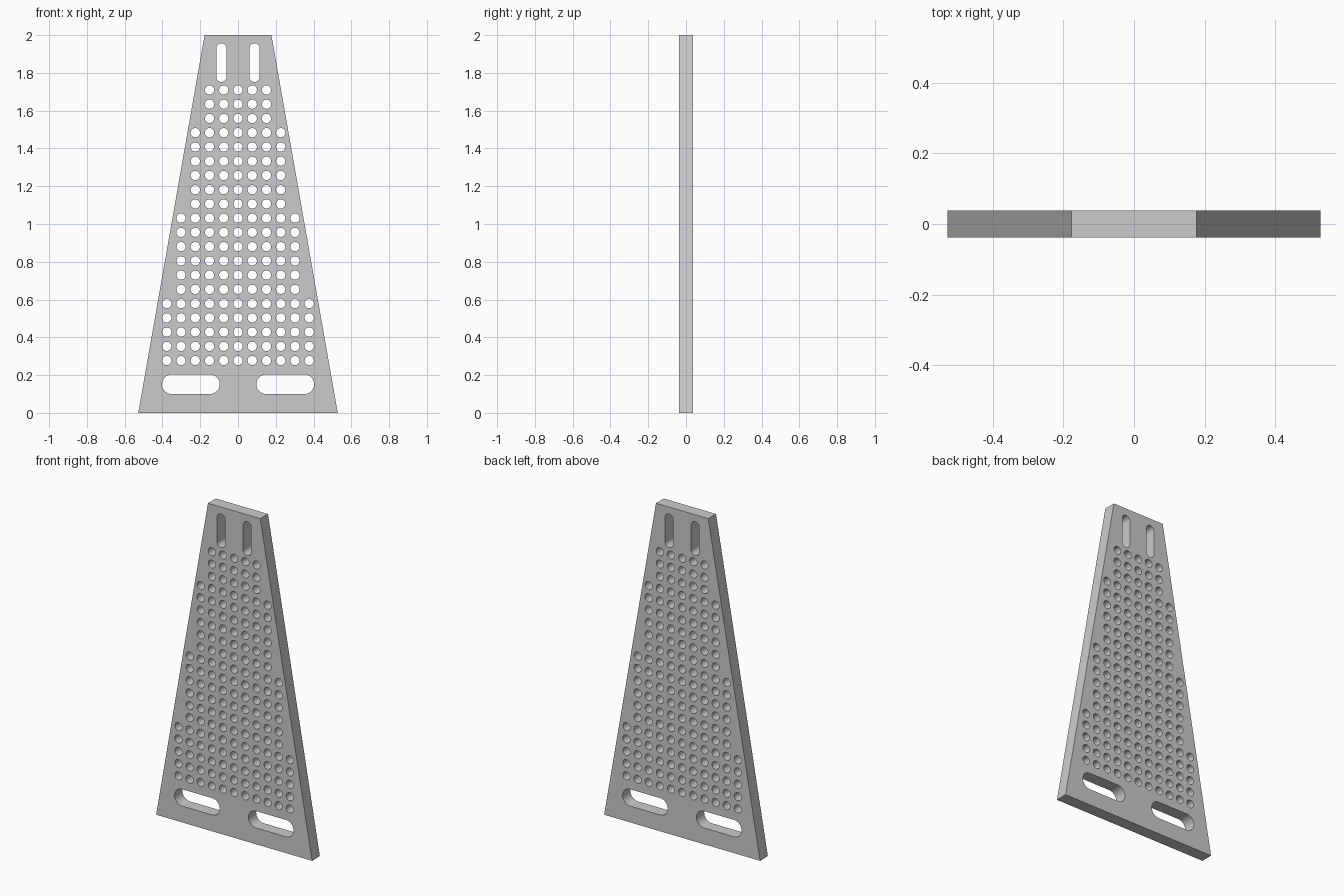
import bpy
import bmesh
from math import sin, cos, pi, radians
from mathutils import Matrix

cube = bpy.data.objects.get("Cube")
if cube:
    bpy.data.objects.remove(cube, do_unlink=True)

THICKNESS = 0.075
PITCH = 0.0754
HOLE_RADIUS = 0.0245

outline = bpy.data.curves.new("perforated_plate", "CURVE")
outline.dimensions = "2D"
outline.fill_mode = "BOTH"
outline.extrude = THICKNESS / 2


def add_loop(points):
    """Add one closed loop to the plate outline."""
    spline = outline.splines.new("POLY")
    spline.points.add(len(points) - 1)
    for p, (x, z) in zip(spline.points, points):
        p.co = (x, z, 0, 1)
    spline.use_cyclic_u = True


def arc(cx, cz, r, start, sweep, steps):
    return [(cx + r * cos(start + sweep * i / steps),
             cz + r * sin(start + sweep * i / steps)) for i in range(steps + 1)]


def slot(x0, x1, z0, z1):
    """Round-ended slot filling the given rectangle."""
    r = min(x1 - x0, z1 - z0) / 2
    if x1 - x0 > z1 - z0:
        ends = arc(x1 - r, z0 + r, r, -pi / 2, pi, 16) + arc(x0 + r, z0 + r, r, pi / 2, pi, 16)
    else:
        ends = arc(x0 + r, z1 - r, r, 0, pi, 16) + arc(x0 + r, z0 + r, r, pi, pi, 16)
    add_loop(ends)


# Tapered plate outline
add_loop([(-0.528, 0), (0.528, 0), (0.177, 2), (-0.177, 2)])

# Wide slots at the foot and narrow slots at the top
slot(0.097, 0.403, 0.1, 0.203)
slot(-0.403, -0.097, 0.1, 0.203)
slot(0.061, 0.115, 1.752, 1.957)
slot(-0.115, -0.061, 1.752, 1.957)

# Grid of round holes, narrowing upwards in steps
half_counts = [5] * 5 + [4] * 6 + [3] * 6 + [2] * 3
for row, half in enumerate(half_counts):
    for col in range(-half, half + 1):
        add_loop(arc(col * PITCH, 0.277 + row * PITCH, HOLE_RADIUS, 0, 2 * pi, 24)[:-1])

# Turn the outline into a solid upright mesh
plate = bpy.data.objects.new("perforated_plate", outline)
bpy.context.collection.objects.link(plate)
bpy.ops.object.select_all(action="DESELECT")
plate.select_set(True)
bpy.context.view_layer.objects.active = plate
bpy.ops.object.convert(target="MESH")
plate = bpy.context.object
plate.name = "perforated_plate"

bm = bmesh.new()
bm.from_mesh(plate.data)
bmesh.ops.transform(bm, matrix=Matrix.Rotation(radians(90), 4, "X"), verts=bm.verts)
bmesh.ops.remove_doubles(bm, verts=bm.verts, dist=0.0001)
bmesh.ops.recalc_face_normals(bm, faces=bm.faces)
bm.to_mesh(plate.data)
bm.free()
bpy.ops.object.shade_smooth_by_angle(angle=radians(30))

# Plain grey finish
grey = bpy.data.materials.new("plain_grey")
grey.use_nodes = True
color = (0.6, 0.6, 0.6, 1)
grey.diffuse_color = color
grey.node_tree.nodes["Principled BSDF"].inputs["Base Color"].default_value = color
plate.data.materials.clear()
plate.data.materials.append(grey)
